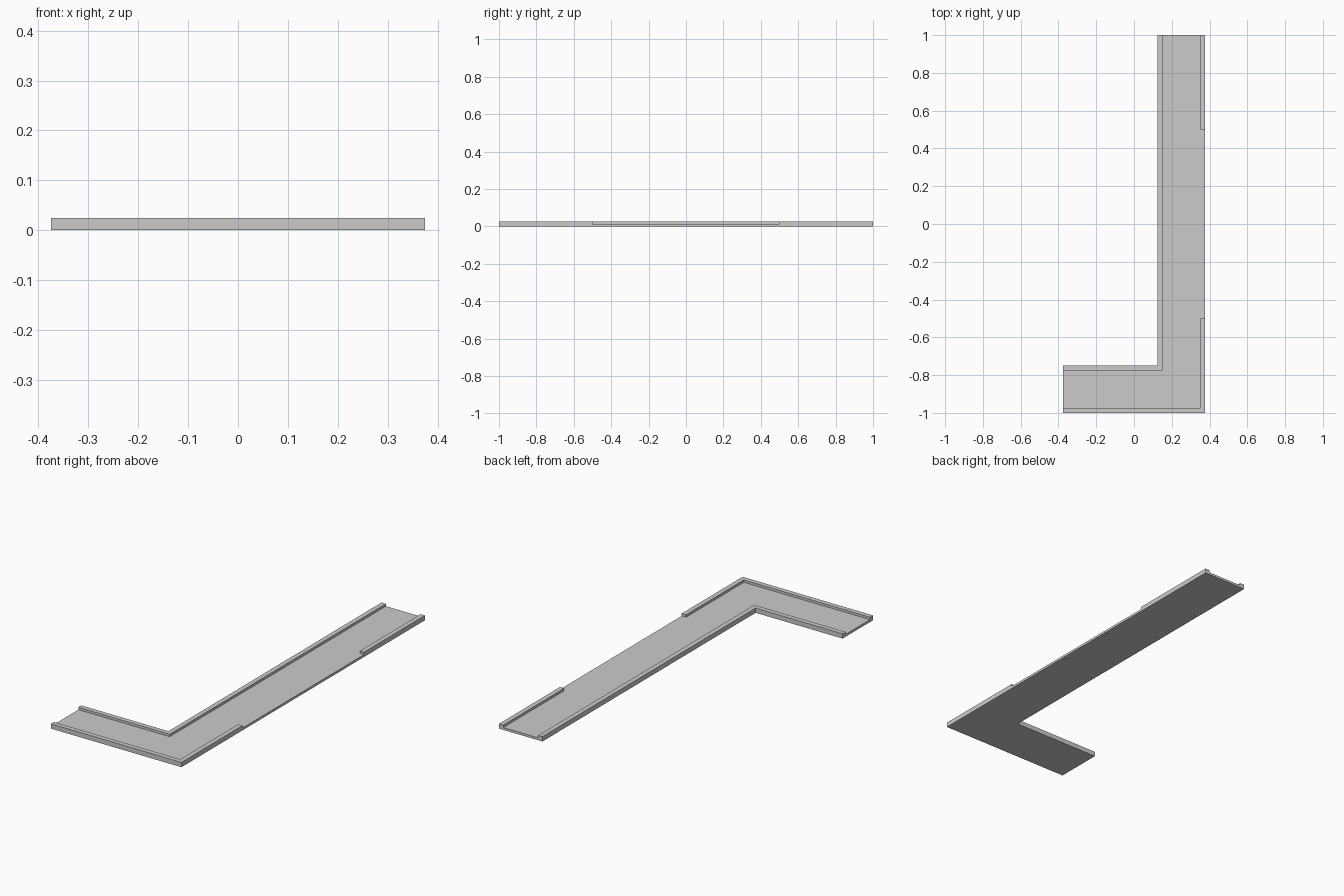
import bpy, bmesh

if "Cube" in bpy.data.objects:
    bpy.data.objects.remove(bpy.data.objects["Cube"])


def prism(name, outline, z0, z1):
    """Extrude a counter-clockwise plan outline from z0 up to z1."""
    bm = bmesh.new()
    face = bm.faces.new([bm.verts.new((x, y, z0)) for x, y in outline])
    geom = bmesh.ops.extrude_face_region(bm, geom=[face])["geom"]
    top = [g for g in geom if isinstance(g, bmesh.types.BMVert)]
    bmesh.ops.translate(bm, verts=top, vec=(0, 0, z1 - z0))
    bmesh.ops.recalc_face_normals(bm, faces=bm.faces)
    mesh = bpy.data.meshes.new(name)
    bm.to_mesh(mesh)
    bm.free()
    obj = bpy.data.objects.new(name, mesh)
    bpy.context.collection.objects.link(obj)
    return obj


HEIGHT, FLOOR, KERB = 0.025, 0.0125, 0.025   # kerb top, floor top, kerb width
LEFT, INNER, RIGHT = -0.375, 0.125, 0.375    # plan x positions
FRONT, BEND, BACK = -1.0, -0.75, 1.0         # plan y positions
GAP, OVER = 0.5, 0.1                         # half length of side opening, cutter overshoot

# L-shaped walkway slab at full kerb height
walkway = prism("walkway", [
    (LEFT, FRONT), (RIGHT, FRONT), (RIGHT, BACK),
    (INNER, BACK), (INNER, BEND), (LEFT, BEND)], 0, HEIGHT)

# sunken path, open at both ends and through the right-hand kerb
channel = prism("channel_cutter", [
    (LEFT - OVER, FRONT + KERB), (RIGHT - KERB, FRONT + KERB),
    (RIGHT - KERB, -GAP), (RIGHT + OVER, -GAP),
    (RIGHT + OVER, GAP), (RIGHT - KERB, GAP),
    (RIGHT - KERB, BACK + OVER), (INNER + KERB, BACK + OVER),
    (INNER + KERB, BEND - KERB), (LEFT - OVER, BEND - KERB)], FLOOR, HEIGHT + OVER)
channel.hide_render = True

cut = walkway.modifiers.new("sunken_path", 'BOOLEAN')
cut.operation = 'DIFFERENCE'
cut.solver = 'EXACT'
cut.object = channel
bpy.context.view_layer.objects.active = walkway
bpy.ops.object.modifier_apply(modifier=cut.name)
bpy.data.objects.remove(channel)
